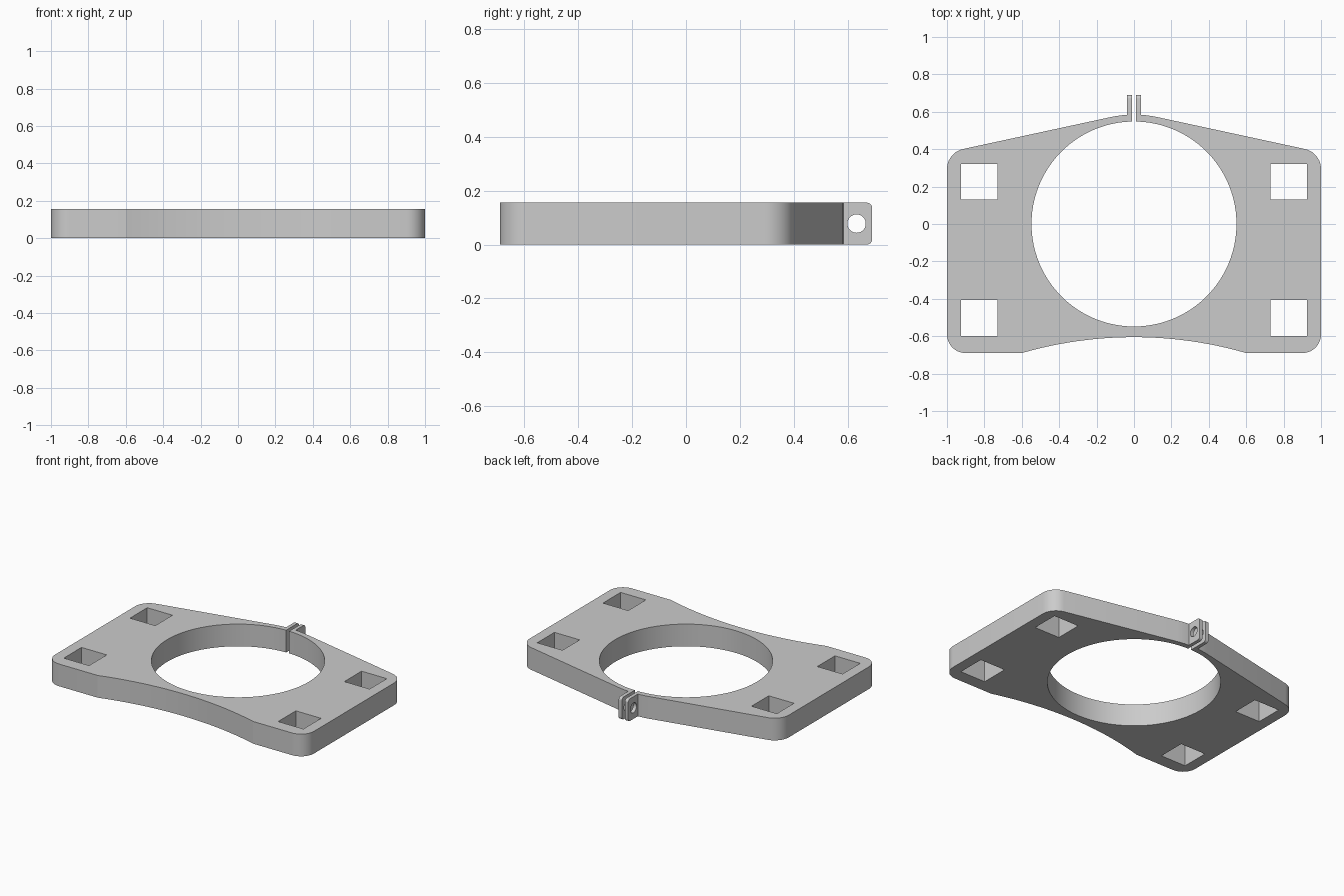
import bpy
from math import sin, cos, pi, atan2, asin, sqrt, radians
from mathutils import Matrix, Vector

if "Cube" in bpy.data.objects:
    bpy.data.objects.remove(bpy.data.objects["Cube"], do_unlink=True)

THICK = 0.155
BORE = 0.548       # radius of the central opening
RIM = 0.585        # outer radius of the thin clamp band
SLIT = 0.012       # half width of the slit
EAR = 0.037        # outer side of each clamp ear

grey = bpy.data.materials.new("plain grey")
grey.use_nodes = True
grey.diffuse_color = (0.6, 0.6, 0.6, 1)
grey.node_tree.nodes["Principled BSDF"].inputs["Base Color"].default_value = (0.6, 0.6, 0.6, 1)


def arc(cx, cy, r, a0, a1, n):
    """Points on an arc, angles in radians."""
    return [(cx + r * cos(a0 + (a1 - a0) * i / n),
             cy + r * sin(a0 + (a1 - a0) * i / n)) for i in range(n + 1)]


def fillet(a, corner, b, r, n=10):
    """Rounded corner between the lines a-corner and corner-b."""
    c = Vector(corner)
    u, v = (Vector(a) - c).normalized(), (Vector(b) - c).normalized()
    half = u.angle(v) / 2
    centre = c + (u + v).normalized() * r / sin(half)
    p, q = c + u * r / (sin(half) / cos(half)), c + v * r / (sin(half) / cos(half))
    a0 = atan2(p.y - centre.y, p.x - centre.x)
    a1 = atan2(q.y - centre.y, q.x - centre.x)
    turn = (a1 - a0 + pi) % (2 * pi) - pi
    return arc(centre.x, centre.y, r, a0, a0 + turn, n)


def rectangle(x0, x1, y0, y1):
    return [(x0, y0), (x1, y0), (x1, y1), (x0, y1)]


def extruded(name, loops, depth, matrix):
    """Solid from flat closed loops; inner loops become holes."""
    curve = bpy.data.curves.new(name, "CURVE")
    curve.dimensions = "2D"
    curve.fill_mode = "BOTH"
    curve.extrude = depth / 2
    for loop in loops:
        spline = curve.splines.new("POLY")
        spline.points.add(len(loop) - 1)
        for point, (x, y) in zip(spline.points, loop):
            point.co = (x, y, 0, 1)
        spline.use_cyclic_u = True
    obj = bpy.data.objects.new(name, curve)
    bpy.context.collection.objects.link(obj)
    bpy.ops.object.select_all(action="DESELECT")
    obj.select_set(True)
    bpy.context.view_layer.objects.active = obj
    bpy.ops.object.convert(target="MESH")
    obj = bpy.context.view_layer.objects.active
    obj.data.transform(matrix)
    # Weld the caps to the walls
    bpy.ops.object.mode_set(mode="EDIT")
    bpy.ops.mesh.select_all(action="SELECT")
    bpy.ops.mesh.remove_doubles(threshold=0.0001)
    bpy.ops.mesh.normals_make_consistent(inside=False)
    bpy.ops.object.mode_set(mode="OBJECT")
    obj.data.materials.clear()
    obj.data.materials.append(grey)
    bpy.ops.object.shade_smooth_by_angle(angle=radians(12))
    return obj


# Right half of the plate outline, from the front middle round to the slit
front, side, dip = -0.69, 1.0, 0.085
hollow = (0.6 ** 2 + dip ** 2) / (2 * dip)
sweep = asin(0.6 / hollow)
half = arc(0, front + dip - hollow, hollow, pi / 2, pi / 2 - sweep, 12)
half += fillet((0.6, front), (side, front), (side, 0), 0.1)
lean = radians(12.2)
tangent = (RIM * sin(lean), RIM * cos(lean))
shoulder = (side, (RIM - side * sin(lean)) / cos(lean))
half += fillet((side, 0), shoulder, tangent, 0.11)
half += arc(0, 0, RIM, pi / 2 - lean, pi / 2 - asin(SLIT / RIM), 4)
half += arc(0, 0, BORE, pi / 2 - asin(SLIT / BORE), -pi / 2, 48)

# Mirror it, dropping the doubled points on the centre line
outline = half + [(-x, y) for x, y in reversed(half[1:-1])]

# Square holes near the four corners
windows = [rectangle(*xs, *ys)
           for xs in ((0.73, 0.925), (-0.925, -0.73))
           for ys in ((0.13, 0.32), (-0.6, -0.405))]
extruded("clamp_plate", [outline] + windows, THICK, Matrix.Translation((0, 0, THICK / 2)))

# Clamp ears: profile in depth and height, with a bolt hole
back, root, r = 0.69, 0.578, 0.02
profile = [(root, 0)]
profile += fillet((root, 0), (back, 0), (back, THICK), r)
profile += fillet((back, 0), (back, THICK), (root, THICK), r)
profile += [(root, THICK)]
bolt_hole = arc(0.632, THICK / 2, 0.034, 0, 2 * pi, 40)[:-1]
stand = Matrix(((0, 0, 1, 0), (1, 0, 0, 0), (0, 1, 0, 0), (0, 0, 0, 1)))
for name, s in (("left_ear", 1), ("right_ear", -1)):
    extruded(name, [profile, bolt_hole], EAR - SLIT,
             Matrix.Translation((s * (EAR + SLIT) / 2, 0, 0)) @ stand)
